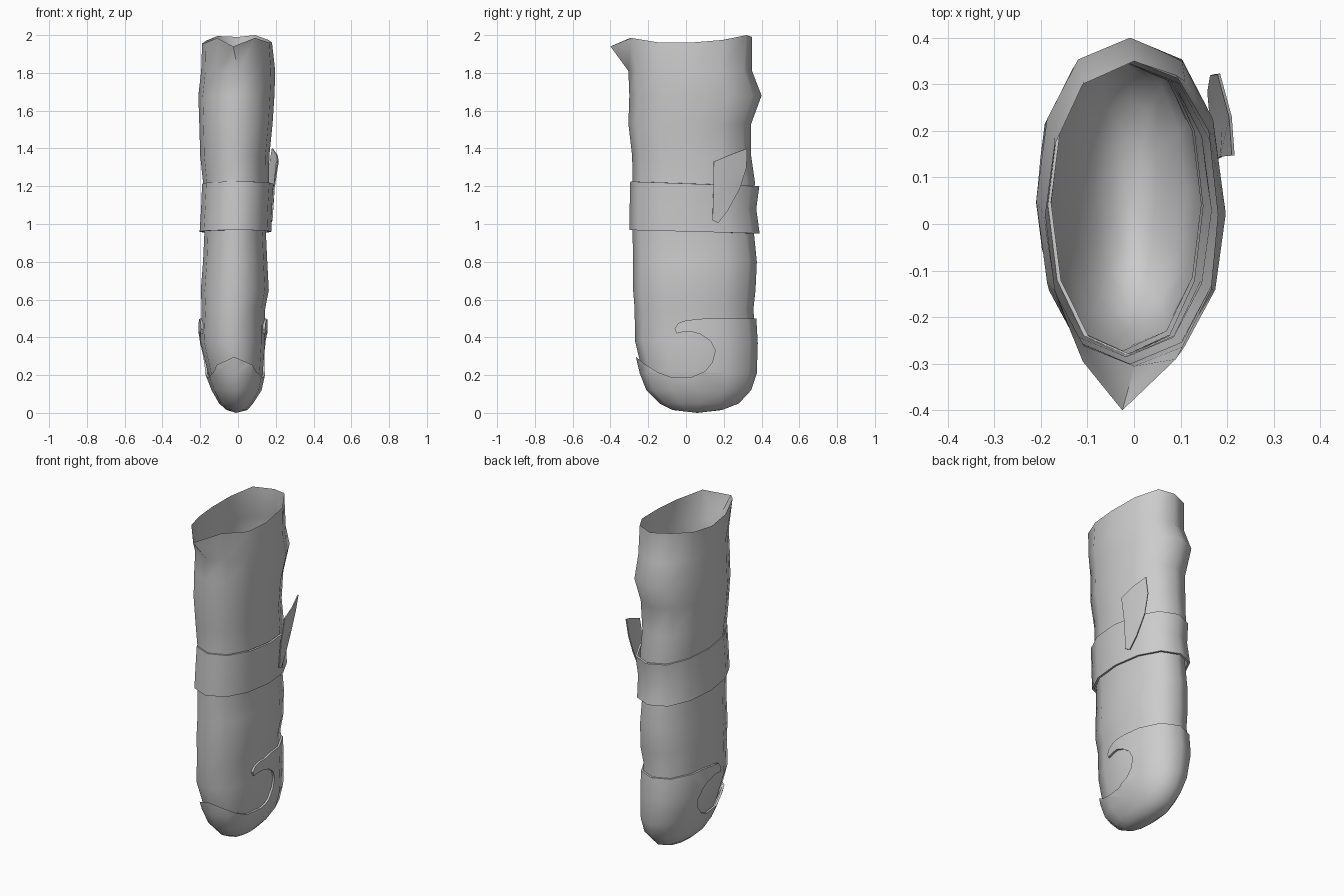
import bpy, bmesh
from math import sin, cos, pi

if "Cube" in bpy.data.objects:
    bpy.data.objects.remove(bpy.data.objects["Cube"])

N = 12


def ring(z, yf, yb, xl, xr, d=0.0, zf=0.0):
    """Slightly squared oval; d grows it outward, zf tilts the front up."""
    yf, yb, xl, xr = yf - d, yb + d, xl - d, xr + d
    cx, cy = (xl + xr) / 2, (yf + yb) / 2
    pts = []
    for i in range(N):
        s, c = sin(2 * pi * i / N), cos(2 * pi * i / N)
        s = abs(s) ** 0.85 * (1 if s > 0 else -1)
        pts.append((cx + s * (xr - xl) / 2, cy + c * (yb - yf) / 2, z + zf * (1 - c) / 2))
    return pts


def loft(name, rings, tip=None):
    verts = [p for r in rings for p in r]
    faces = []
    for k in range(len(rings) - 1):
        for i in range(N):
            j = (i + 1) % N
            faces.append((k * N + i, (k + 1) * N + i, (k + 1) * N + j, k * N + j))
    if tip:
        verts.append(tip)
        b = (len(rings) - 1) * N
        faces += [(b + i, len(verts) - 1, b + (i + 1) % N) for i in range(N)]
    return make(name, verts, faces)


def make(name, verts, faces):
    me = bpy.data.meshes.new(name)
    me.from_pydata(verts, [], faces)
    bm = bmesh.new()
    bm.from_mesh(me)
    bmesh.ops.recalc_face_normals(bm, faces=bm.faces)
    bm.to_mesh(me)
    bm.free()
    ob = bpy.data.objects.new(name, me)
    bpy.context.collection.objects.link(ob)
    return ob


def activate(ob):
    bpy.ops.object.select_all(action='DESELECT')
    ob.select_set(True)
    bpy.context.view_layer.objects.active = ob


def solidify(ob, t, offset=-1):
    activate(ob)
    m = ob.modifiers.new("thickness", 'SOLIDIFY')
    m.thickness, m.offset = t, offset
    bpy.ops.object.modifier_apply(modifier=m.name)


def smooth(ob, angle=50):
    activate(ob)
    bpy.ops.object.shade_smooth_by_angle(angle=angle * pi / 180)


# flared mouth with a spout at the front
rim = [(0, .35, 1.99), (.09, .32, 2.0), (.16, .2, 1.975), (.18, .02, 1.96),
       (.165, -.14, 1.96), (.09, -.29, 1.985), (-.025, -.40, 1.94), (-.11, -.295, 1.985),
       (-.17, -.14, 1.96), (-.19, .02, 1.955), (-.17, .17, 1.97), (-.11, .30, 1.995)]

# rounded lower end, shared by body and end cap
low = [(.54, -.285, .37, -.205, .157), (.37, -.283, .38, -.213, .157),
       (.21, -.245, .375, -.175, .145), (.12, -.21, .345, -.14, .125),
       (.05, -.14, .28, -.10, .08), (.015, -.07, .19, -.06, .05)]

# sheath body
shaft = [(1.81, -.305, .35, -.195, .197), (1.68, -.30, .40, -.21, .193),
         (1.53, -.305, .345, -.205, .183), (1.36, -.285, .345, -.20, .166),
         (1.22, -.283, .365, -.185, .163), (1.08, -.283, .355, -.18, .158),
         (.95, -.283, .36, -.178, .148), (.80, -.28, .375, -.185, .155),
         (.65, -.28, .368, -.197, .163)]
body = loft("sheath_body",
            [rim] + [ring(*r) for r in shaft]
            + [ring(r[0] + .012, *r[1:], d=-.013) for r in low], (-.01, .06, .014))
smooth(body)

# end cap with hooked cut-out on both sides
cap = loft("end_cap", [ring(*r) for r in low], (-.01, .06, 0))
solidify(cap, .012)
outline = [(.45, .50), (.10, .50), (0, .49), (-.04, .475), (-.06, .445), (-.05, .42),
           (-.02, .428), (.03, .43), (.08, .415), (.13, .38), (.155, .33), (.14, .27),
           (.10, .22), (.03, .19), (-.08, .19), (-.15, .215), (-.22, .26), (-.27, .30),
           (-.35, .31), (-.35, -.1), (.45, -.1)]
n = len(outline)
cutter = make("cap_cutter",
              [(x, y, z) for x in (-.4, .4) for y, z in outline],
              [tuple(range(n)), tuple(range(n, 2 * n))]
              + [(i, (i + 1) % n, n + (i + 1) % n, n + i) for i in range(n)])
activate(cap)
m = cap.modifiers.new("cut", 'BOOLEAN')
m.operation, m.solver, m.object = 'INTERSECT', 'EXACT', cutter
bpy.ops.object.modifier_apply(modifier=m.name)
cutter.hide_render = True
bpy.data.objects.remove(cutter)
smooth(cap)

# strap band around the middle
band = loft("strap_band", [ring(1.20, -.295, .388, -.19, .188, zf=.025),
                           ring(1.08, -.298, .372, -.195, .18, zf=.02),
                           ring(.95, -.30, .39, -.203, .176, zf=.018)])
solidify(band, .012)
smooth(band)

# loose strap end sticking out on the right side
tongue = make("strap_end",
              [(.180, .14, 1.02), (.172, .17, 1.005), (.166, .22, 1.07), (.160, .285, 1.19),
               (.166, .32, 1.30), (.182, .322, 1.40), (.207, .23, 1.365), (.213, .147, 1.33),
               (.188, .145, 1.17), (.192, .21, 1.20)],
              [(0, 1, 2), (0, 2, 9, 8), (2, 3, 9), (9, 3, 4), (9, 4, 5, 6), (8, 9, 6, 7)])
solidify(tongue, .006, 0)
smooth(tongue)
